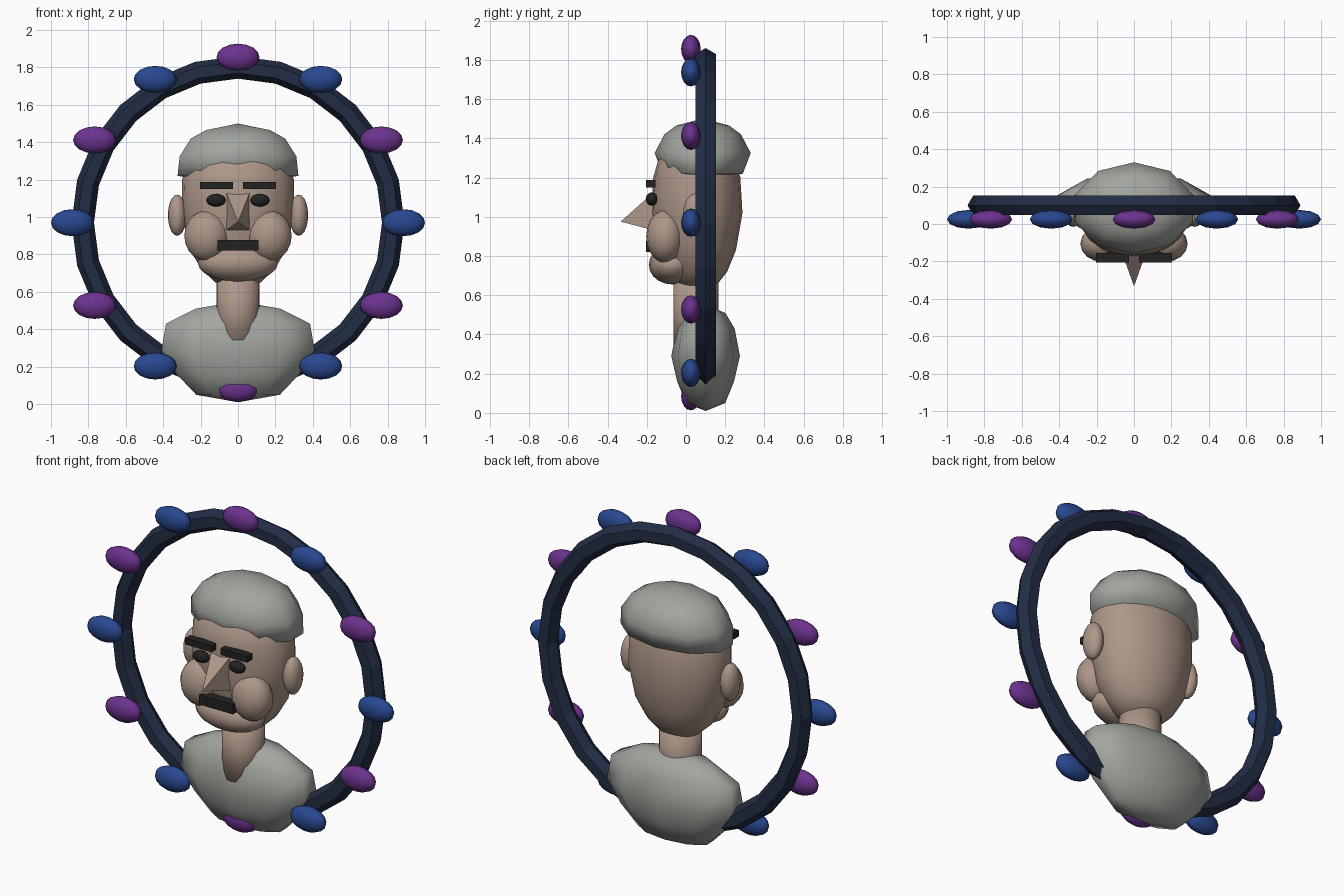
import bpy, bmesh, math
from mathutils import Matrix, Vector

cube = bpy.data.objects.get("Cube")
if cube:
    bpy.data.objects.remove(cube, do_unlink=True)


def material(name, r, g, b):
    m = bpy.data.materials.new(name)
    m.use_nodes = True
    m.diffuse_color = (r, g, b, 1)
    m.node_tree.nodes["Principled BSDF"].inputs["Base Color"].default_value = (r, g, b, 1)
    return m


SKIN = material("skin", 0.42, 0.31, 0.25)
GREY = material("grey_cloth", 0.36, 0.38, 0.345)
NAVY = material("navy_frame", 0.016, 0.026, 0.058)
BLUE = material("blue_bead", 0.022, 0.065, 0.28)
PURPLE = material("purple_bead", 0.15, 0.032, 0.27)
BLACK = material("black_hair", 0.016, 0.016, 0.016)


def finish(name, bm, mat, smooth):
    bmesh.ops.recalc_face_normals(bm, faces=bm.faces)
    for f in bm.faces:
        f.smooth = smooth
    me = bpy.data.meshes.new(name)
    bm.to_mesh(me)
    bm.free()
    me.materials.append(mat)
    ob = bpy.data.objects.new(name, me)
    bpy.context.scene.collection.objects.link(ob)
    return ob


def ellipsoid(name, centre, radii, mat, segments=16, rings=10):
    bm = bmesh.new()
    mtx = Matrix.Translation(centre) @ Matrix.Diagonal((*radii, 1))
    bmesh.ops.create_uvsphere(bm, u_segments=segments, v_segments=rings, radius=1, matrix=mtx)
    return finish(name, bm, mat, True)


def box(name, low, high, mat):
    low, high = Vector(low), Vector(high)
    bm = bmesh.new()
    mtx = Matrix.Translation((low + high) / 2) @ Matrix.Diagonal((*(high - low), 1))
    bmesh.ops.create_cube(bm, size=1, matrix=mtx)
    return finish(name, bm, mat, False)


def loft(name, rings, cy, sides, mat):
    """Stack elliptical rings (z, x radius, y radius), closed at both ends."""
    bm = bmesh.new()
    loops = []
    for z, rx, ry in rings:
        angles = [math.pi / 2 + math.tau * i / sides for i in range(sides)]
        loops.append([bm.verts.new((rx * math.cos(a), cy + ry * math.sin(a), z)) for a in angles])
    for a, b in zip(loops, loops[1:]):
        for i in range(sides):
            j = (i + 1) % sides
            bm.faces.new((a[i], a[j], b[j], b[i]))
    bm.faces.new(loops[0])
    bm.faces.new(loops[-1])
    bmesh.ops.remove_doubles(bm, verts=bm.verts, dist=0.0005)
    return finish(name, bm, mat, True)


# Shoulders, neck, head and cap
loft("shoulders", [(0.01, 0, 0), (0.05, 0.235, 0.1), (0.16, 0.345, 0.145), (0.29, 0.43, 0.175),
                   (0.43, 0.405, 0.148), (0.51, 0.24, 0.1), (0.55, 0, 0)], 0.1, 10, GREY)
loft("neck", [(0.28, 0.115, 0.115), (0.72, 0.115, 0.115)], 0.05, 24, SKIN)
loft("head", [(0.635, 0, 0), (0.65, 0.12, 0.1), (0.72, 0.195, 0.155), (0.83, 0.26, 0.2),
              (1.02, 0.298, 0.233), (1.2, 0.3, 0.222), (1.35, 0.24, 0.18), (1.4, 0, 0)], 0.055, 20, SKIN)
loft("cap", [(1.18, 0, 0), (1.22, 0.34, 0.205), (1.325, 0.328, 0.245),
             (1.42, 0.265, 0.195), (1.465, 0.18, 0.135), (1.5, 0, 0)], 0.085, 10, GREY)

# Face
ellipsoid("chin", (0, -0.07, 0.755), (0.215, 0.12, 0.1), SKIN)
for side, s in (("left", 1), ("right", -1)):
    ellipsoid(side + "_cheek", (s * 0.167, -0.105, 0.9), (0.12, 0.098, 0.135), SKIN)
    ellipsoid(side + "_ear", (s * 0.325, 0.05, 1.01), (0.05, 0.065, 0.11), SKIN)
    ellipsoid(side + "_eye", (s * 0.118, -0.175, 1.09), (0.052, 0.03, 0.034), BLACK, 12, 8)
    xs = sorted((s * 0.028, s * 0.203))
    box(side + "_eyebrow", (xs[0], -0.205, 1.15), (xs[1], -0.155, 1.187), BLACK)
box("moustache", (-0.11, -0.205, 0.82), (0.11, -0.14, 0.877), BLACK)

# Nose: a four-sided pyramid pointing forward
bm = bmesh.new()
base = [bm.verts.new((x, -0.16, z)) for x, z in ((-0.062, 0.93), (0.062, 0.93), (0.062, 1.13), (-0.062, 1.13))]
tip = bm.verts.new((0, -0.333, 0.975))
bm.faces.new(base)
for i in range(4):
    bm.faces.new((base[i], base[(i + 1) % 4], tip))
finish("nose", bm, SKIN, False)

# Hoop with a six-sided section
HUB = Vector((0, 0.1, 0.97))
bm = bmesh.new()
grid = []
for i in range(24):
    a = math.tau * i / 24
    row = []
    for k in range(6):
        t = math.tau * k / 6
        r = 0.83 + 0.06 * math.cos(t)
        row.append(bm.verts.new(HUB + Vector((r * math.cos(a), 0.06 * math.sin(t), r * math.sin(a)))))
    grid.append(row)
for i in range(24):
    for k in range(6):
        a, b, n = grid[i], grid[(i + 1) % 24], (k + 1) % 6
        bm.faces.new((a[k], b[k], b[n], a[n]))
finish("hoop", bm, NAVY, False)

# Beads around the front of the hoop
for i in range(12):
    a = math.tau * i / 12
    centre = (0.885 * math.cos(a), 0.025, HUB.z + 0.885 * math.sin(a))
    ellipsoid("bead_%d" % (i + 1), centre, (0.115, 0.05, 0.072), PURPLE if i % 2 else BLUE, 12, 8)
